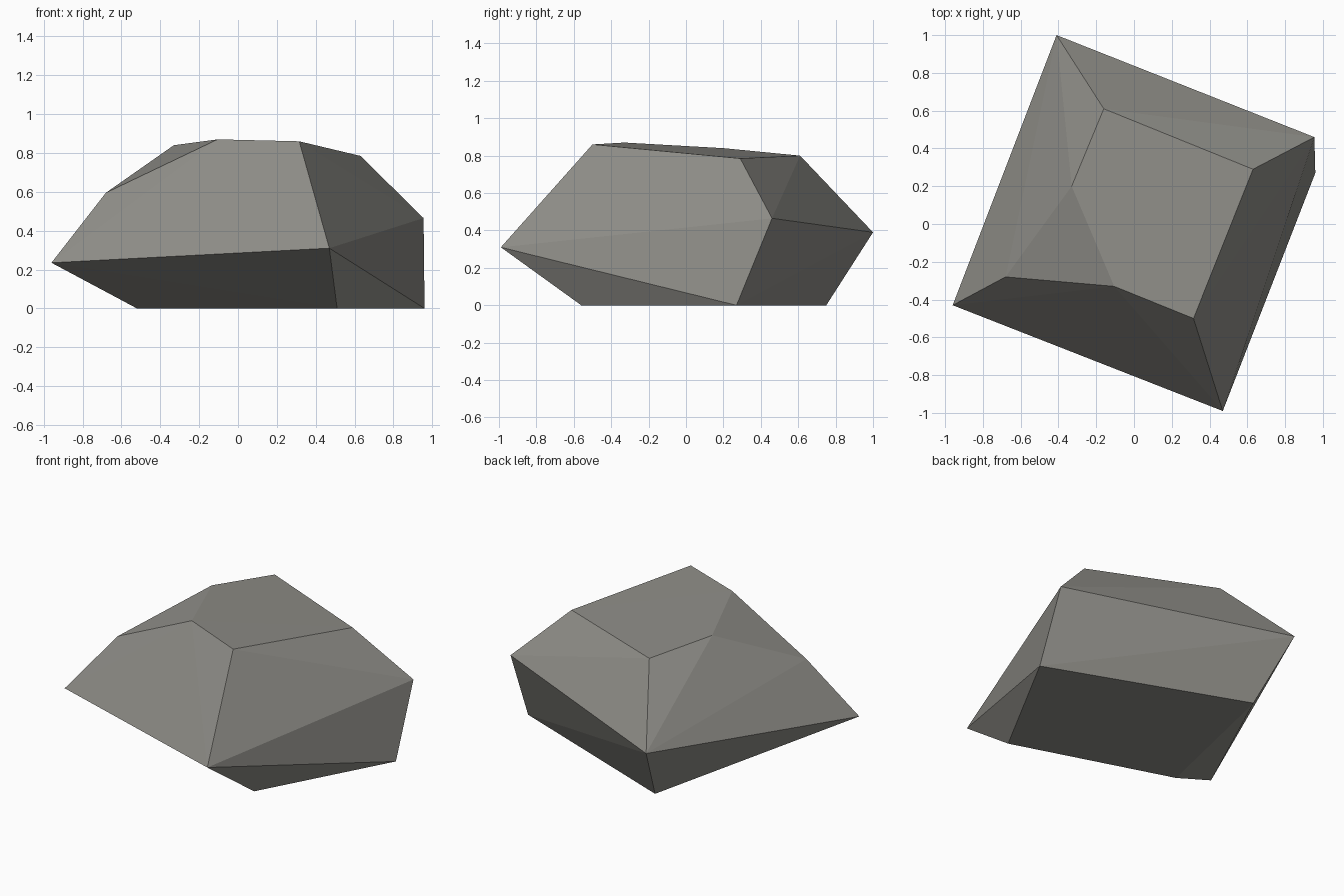
import bpy, bmesh

if "Cube" in bpy.data.objects:
    bpy.data.objects.remove(bpy.data.objects["Cube"])

# Stone shaped by three rings: flat base, wide waist, faceted crown
base = [(-0.30, 0.75, 0), (0.96, 0.27, 0), (0.51, -0.56, 0), (-0.52, -0.23, 0)]
waist = [(-0.41, 1.00, 0.39), (0.955, 0.46, 0.465), (0.47, -0.99, 0.31), (-0.96, -0.43, 0.235)]
crown = [(-0.16, 0.61, 0.80), (0.63, 0.29, 0.785), (0.315, -0.50, 0.86),
         (-0.105, -0.33, 0.87), (-0.33, 0.20, 0.84)]
chipped_corner = [(-0.68, -0.28, 0.595)]

# Wrap the corners in flat facets
bm = bmesh.new()
for corner in base + waist + crown + chipped_corner:
    bm.verts.new(corner)
bmesh.ops.convex_hull(bm, input=bm.verts[:])
bmesh.ops.recalc_face_normals(bm, faces=bm.faces[:])

mesh = bpy.data.meshes.new("rock")
bm.to_mesh(mesh)
bm.free()
rock = bpy.data.objects.new("rock", mesh)
bpy.context.collection.objects.link(rock)

# Single grey stone colour
stone = bpy.data.materials.new("grey stone")
stone.diffuse_color = (0.27, 0.265, 0.242, 1)
stone.use_nodes = True
stone.node_tree.nodes["Principled BSDF"].inputs["Base Color"].default_value = stone.diffuse_color
mesh.materials.append(stone)
